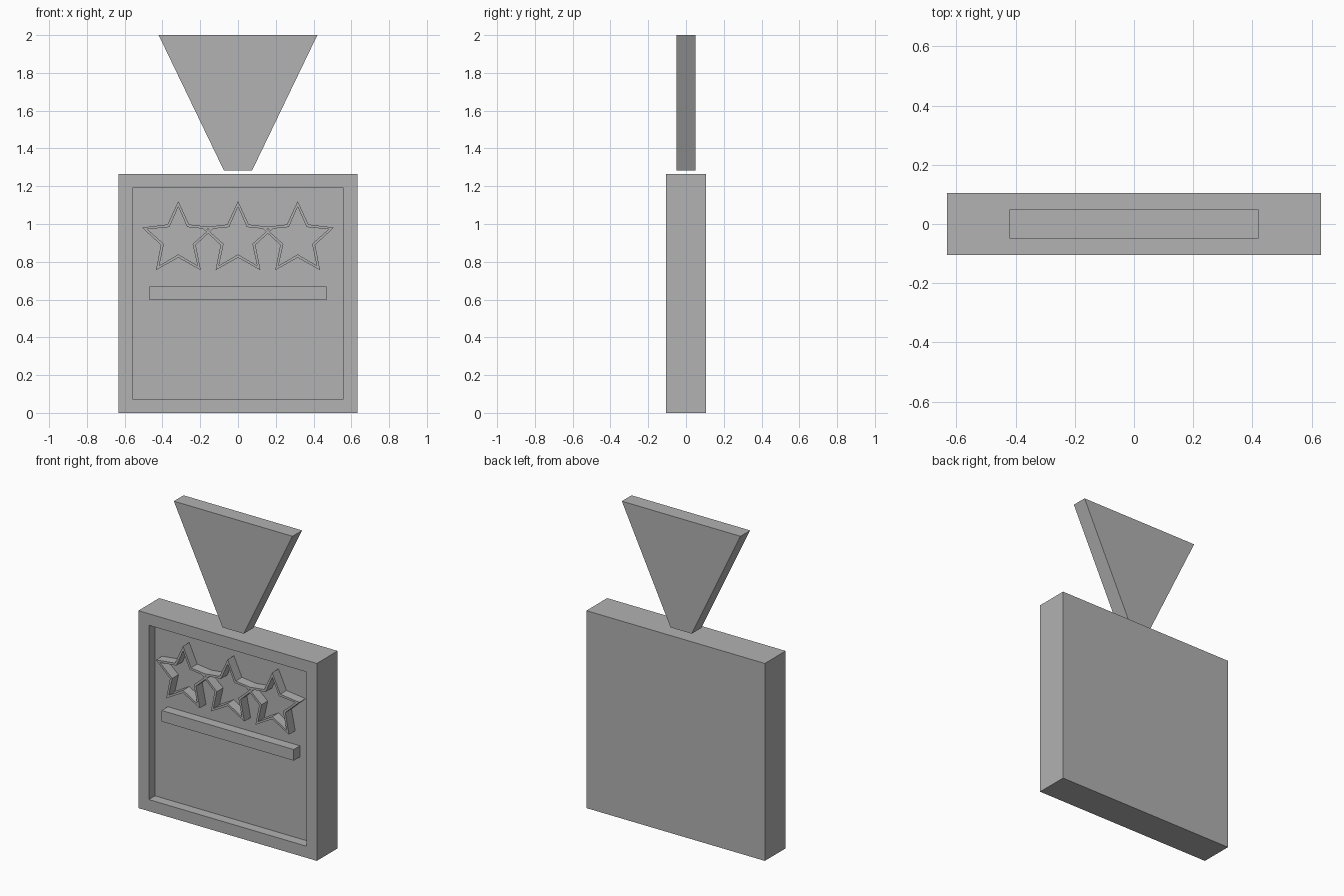
import bpy, bmesh, math

if "Cube" in bpy.data.objects:
    bpy.data.objects.remove(bpy.data.objects["Cube"], do_unlink=True)

HALF = 0.632       # half width of the square plaque
FRONT = -0.105     # front plane
FLOOR = -0.042     # floor of the recess
MARGIN = 0.105     # border around the recess

grey = bpy.data.materials.new("plain_grey")
grey.use_nodes = True
colour = (0.445, 0.445, 0.445, 1)
grey.diffuse_color = colour
grey.node_tree.nodes["Principled BSDF"].inputs["Base Color"].default_value = colour


def finish(name, bm):
    bmesh.ops.recalc_face_normals(bm, faces=bm.faces)
    mesh = bpy.data.meshes.new(name)
    bm.to_mesh(mesh)
    bm.free()
    mesh.materials.append(grey)
    obj = bpy.data.objects.new(name, mesh)
    bpy.context.collection.objects.link(obj)
    return obj


def prism(name, profile, y0, y1):
    """Extrude an (x, z) profile along y."""
    bm = bmesh.new()
    face = bm.faces.new([bm.verts.new((x, y0, z)) for x, z in profile])
    new = bmesh.ops.extrude_face_region(bm, geom=[face])["geom"]
    verts = [v for v in new if isinstance(v, bmesh.types.BMVert)]
    bmesh.ops.translate(bm, verts=verts, vec=(0, y1 - y0, 0))
    return finish(name, bm)


def star_points(outer, inner):
    pts = []
    for i in range(10):
        r = inner if i % 2 else outer
        a = math.pi / 2 + i * math.pi / 5
        pts.append((r * math.cos(a), r * math.sin(a)))
    return pts


def star_outline(name, cx, cz):
    """Hollow star: outer and inner loops joined on all four sides."""
    loops = [(star_points(0.202, 0.097), FRONT), (star_points(0.172, 0.080), FRONT),
             (star_points(0.172, 0.080), FLOOR), (star_points(0.202, 0.097), FLOOR)]
    bm = bmesh.new()
    rings = [[bm.verts.new((cx + x, y, cz + z)) for x, z in pts] for pts, y in loops]
    for k, ring in enumerate(rings):
        nxt = rings[(k + 1) % 4]
        for i in range(10):
            j = (i + 1) % 10
            bm.faces.new((ring[i], ring[j], nxt[j], nxt[i]))
    return finish(name, bm)


# Plaque with a recessed front panel
bm = bmesh.new()
bmesh.ops.create_cube(bm, size=1)
for v in bm.verts:
    v.co = (v.co.x * 2 * HALF, v.co.y * -2 * FRONT, (v.co.z + 0.5) * 2 * HALF)
front = min(bm.faces, key=lambda f: f.calc_center_median().y)
bmesh.ops.inset_region(bm, faces=[front], thickness=MARGIN)
new = bmesh.ops.extrude_face_region(bm, geom=[front])["geom"]
bmesh.ops.delete(bm, geom=[front], context='FACES')
verts = [v for v in new if isinstance(v, bmesh.types.BMVert)]
bmesh.ops.translate(bm, verts=verts, vec=(0, FLOOR - FRONT, 0))
finish("plaque", bm)

# Tapered ribbon floating just above the plaque
prism("ribbon", [(-0.075, 1.284), (0.075, 1.284), (0.42, 2), (-0.42, 2)], -0.049, 0.049)

# Raised bar and row of three stars
prism("bar", [(-0.468, 0.598), (0.468, 0.598), (0.468, 0.669), (-0.468, 0.669)], FRONT, FLOOR)
for label, x in (("right", -0.316), ("middle", 0), ("left", 0.316)):
    star_outline(label + "_star", x, 0.919)
